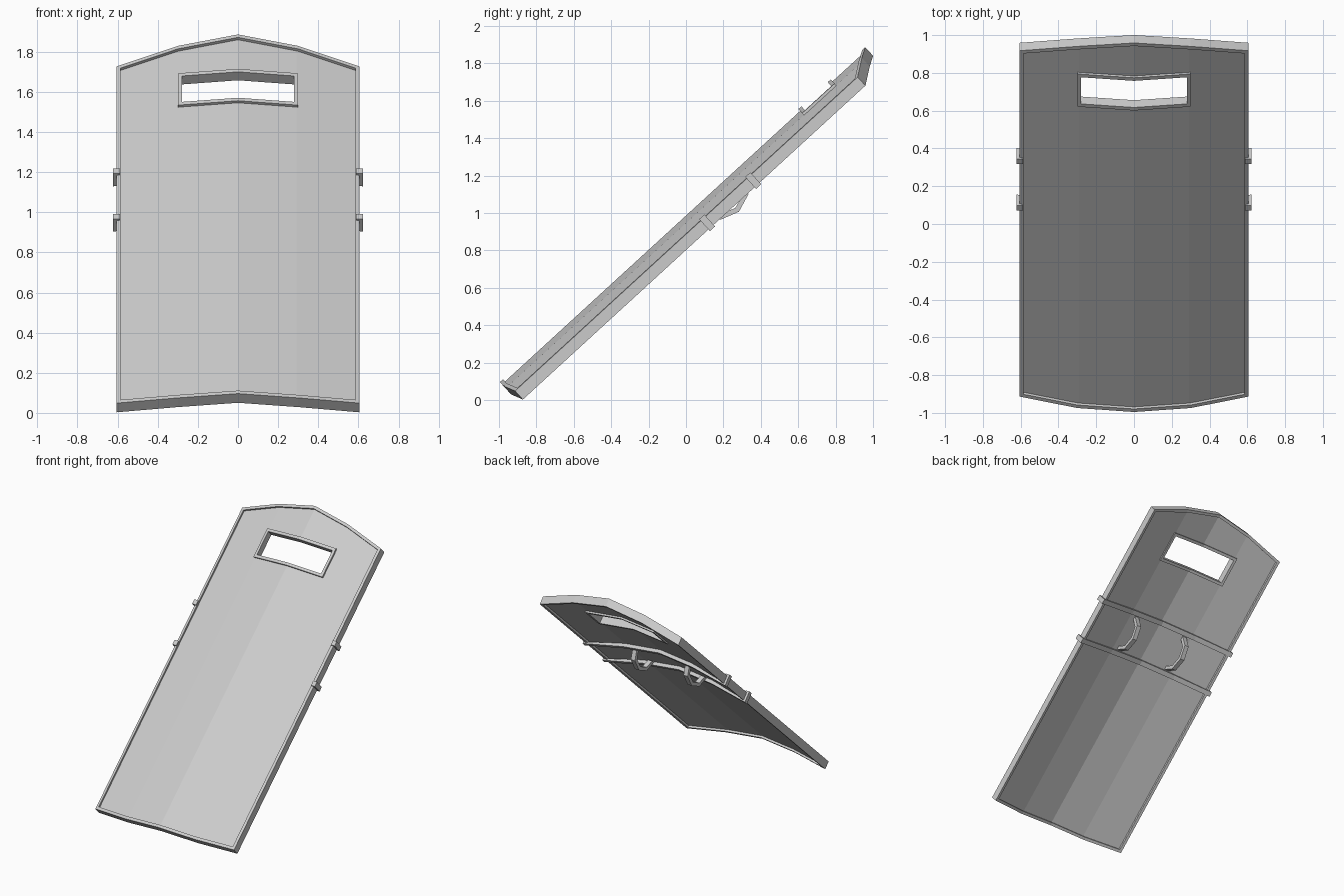
import bpy, bmesh, math
from mathutils import Vector

if "Cube" in bpy.data.objects:
    bpy.data.objects.remove(bpy.data.objects["Cube"])

TILT = math.radians(42.5)
C, S = math.cos(TILT), math.sin(TILT)
W = 0.605                       # half width
XS = (-W, -0.3, 0, 0.3, W)      # facet lines of the curved plate


def world(x, u, n):
    """Shield space (across, along, outward) to the leaning pose."""
    return Vector((x, -0.872 + u * C - n * S, 0.003 + u * S + n * C))


def lerp(x, mid, edge, centre):
    x = abs(x)
    if x < 0.3:
        return centre + (mid - centre) * x / 0.3
    return mid + (edge - mid) * (x - 0.3) / (W - 0.3)


def bulge(x): return lerp(x, 0.06, 0, 0.09)
def bottom(x): return lerp(x, -0.027, 0, -0.028)
def top(x): return 2.484 + lerp(x, 0.086, 0, 0.138)


def make(name, bm):
    bmesh.ops.recalc_face_normals(bm, faces=bm.faces)
    me = bpy.data.meshes.new(name)
    bm.to_mesh(me)
    bm.free()
    ob = bpy.data.objects.new(name, me)
    bpy.context.collection.objects.link(ob)
    return ob


def sweep(name, sections, closed=False):
    """Join four-cornered sections into a bar or a closed frame."""
    bm = bmesh.new()
    rings = [[bm.verts.new(world(*p)) for p in s] for s in sections]
    pairs = list(zip(rings, rings[1:]))
    if closed:
        pairs.append((rings[-1], rings[0]))
    else:
        bm.faces.new(rings[0])
        bm.faces.new(rings[-1])
    for a, b in pairs:
        for i in range(4):
            j = (i + 1) % 4
            bm.faces.new((a[i], a[j], b[j], b[i]))
    return make(name, bm)


def frame(name, outer, inner, n0, n1):
    secs = []
    for (xo, uo), (xi, ui) in zip(outer, inner):
        bo, bi = bulge(xo), bulge(xi)
        secs.append([(xo, uo, n0 + bo), (xo, uo, n1 + bo),
                     (xi, ui, n1 + bi), (xi, ui, n0 + bi)])
    return sweep(name, secs, True)


def outline(xs, low, high):
    return [(x, low(x)) for x in xs] + [(x, high(x)) for x in reversed(xs)]


# Outer rim
xin = (-W + 0.02, -0.3, 0, 0.3, W - 0.02)
frame("rim", outline(XS, bottom, top),
      outline(xin, lambda x: bottom(x) + 0.022, lambda x: top(x) - 0.022), 0, 0.062)

# Window frame
frame("window_frame",
      outline((-0.3, 0, 0.3), lambda x: 2.135, lambda x: 2.37),
      outline((-0.28, 0, 0.28), lambda x: 2.157, lambda x: 2.348), 0.003, 0.06)

# Curved plate with window opening
bm = bmesh.new()
xp = (-W + 0.01, -0.29, 0, 0.29, W - 0.01)
rows = (lambda x: bottom(x) + 0.01, lambda x: 2.146, lambda x: 2.359, lambda x: top(x) - 0.01)
grid = [[bm.verts.new(world(x, r(x), 0.031 + bulge(x))) for x in xp] for r in rows]
for r in range(3):
    for c in range(4):
        if not (r == 1 and c in (1, 2)):
            bm.faces.new((grid[r][c], grid[r][c + 1], grid[r + 1][c + 1], grid[r + 1][c]))
plate = make("plate", bm)
mod = plate.modifiers.new("thickness", 'SOLIDIFY')
mod.thickness = 0.03
mod.offset = 0

# Straps across the back, hooked around the side edges
half = [((0.588, 0.074), (0.588, 0.062)), ((0.622, 0.074), (W, 0.062)),
        ((0.622, -0.012), (W, 0.006)), ((0.3, 0.05), (0.3, 0.076))]
path = half + [((0, 0.08), (0, 0.106))] + \
    [((-a[0], a[1]), (-b[0], b[1])) for a, b in reversed(half)]
for name, u0, u1 in (("lower_strap", 1.346, 1.383), ("upper_strap", 1.68, 1.717)):
    sweep(name, [[(a[0], u0, a[1]), (a[0], u1, a[1]), (b[0], u1, b[1]), (b[0], u0, b[1])]
                 for a, b in path])

# Half-octagon grips between the straps
for name, x in (("left_grip", -0.23), ("right_grip", 0.23)):
    secs = []
    for k in range(5):
        t = math.pi * k / 4
        cs, sn = math.cos(t), math.sin(t)
        o = (1.53 + 0.142 * cs, 0.078 - 0.118 * sn)
        i = (1.53 + 0.114 * cs, 0.078 - 0.090 * sn)
        secs.append([(x - 0.018, *o), (x + 0.018, *o), (x + 0.018, *i), (x - 0.018, *i)])
    sweep(name, secs)
